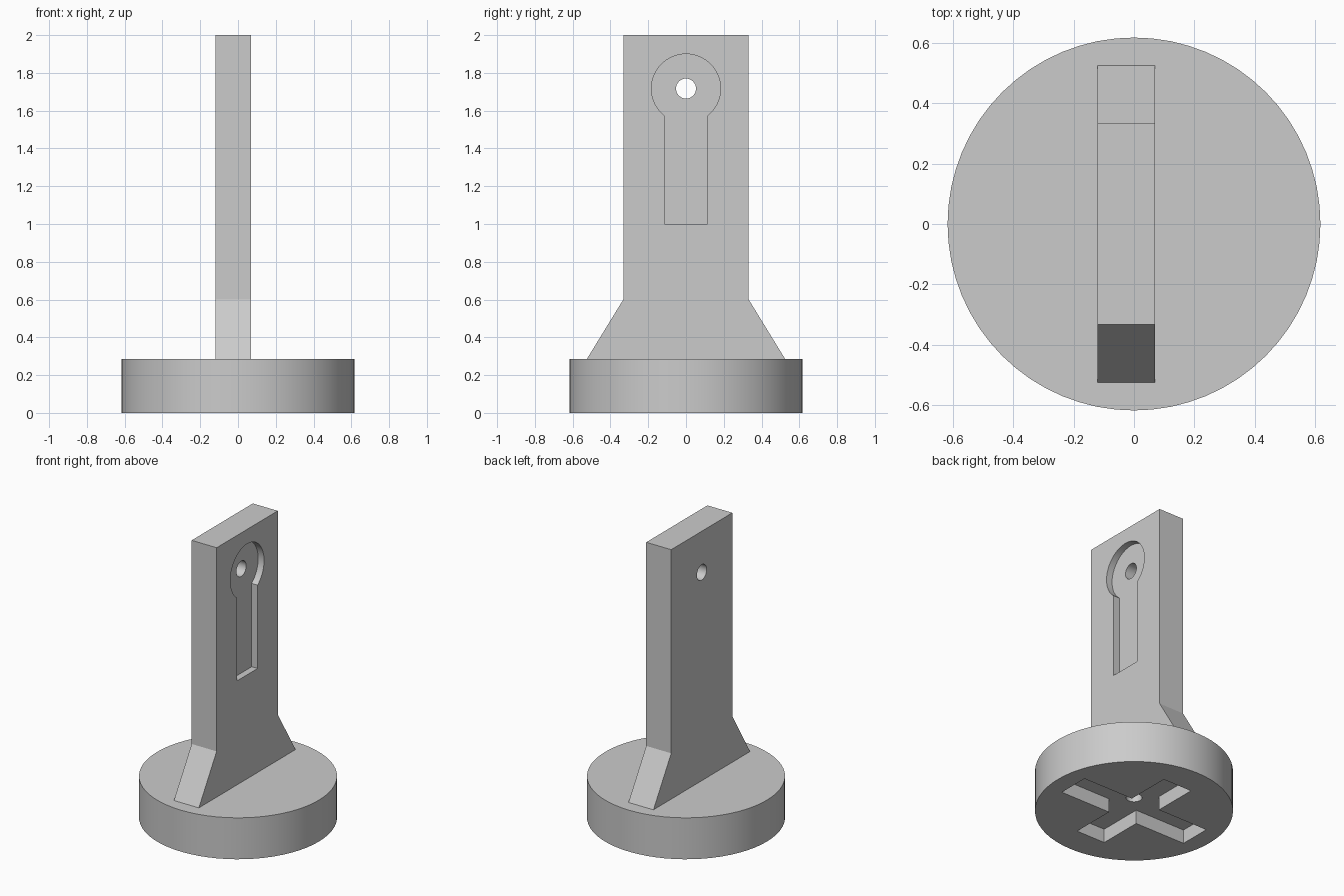
import bpy
import bmesh
from math import sin, cos, pi, asin
from mathutils import Vector

cube = bpy.data.objects.get("Cube")
if cube:
    bpy.data.objects.remove(cube)

grey = bpy.data.materials.new("plain_grey")
grey.use_nodes = True
colour = (0.6, 0.6, 0.6, 1)
grey.diffuse_color = colour
grey.node_tree.nodes["Principled BSDF"].inputs["Base Color"].default_value = colour


def prism(name, outline, offset):
    """Extrude a closed 3D outline along the offset vector."""
    bm = bmesh.new()
    face = bm.faces.new([bm.verts.new(p) for p in outline])
    moved = bmesh.ops.extrude_face_region(bm, geom=[face])["geom"]
    bmesh.ops.translate(bm, vec=Vector(offset),
                        verts=[v for v in moved if isinstance(v, bmesh.types.BMVert)])
    bmesh.ops.recalc_face_normals(bm, faces=bm.faces)
    mesh = bpy.data.meshes.new(name)
    bm.to_mesh(mesh)
    bm.free()
    mesh.materials.append(grey)
    obj = bpy.data.objects.new(name, mesh)
    bpy.context.collection.objects.link(obj)
    return obj


def arc(radius, start, end, count):
    return [(radius * cos(start + (end - start) * i / count),
             radius * sin(start + (end - start) * i / count)) for i in range(count + 1)]


def circle(radius, count):
    return arc(radius, 0, 2 * pi, count)[:-1]


def select(obj):
    bpy.ops.object.select_all(action='DESELECT')
    obj.select_set(True)
    bpy.context.view_layer.objects.active = obj


def cut(obj, cutter):
    cutter.hide_render = True
    select(obj)
    mod = obj.modifiers.new("cut", 'BOOLEAN')
    mod.operation = 'DIFFERENCE'
    mod.solver = 'EXACT'
    mod.object = cutter
    bpy.ops.object.modifier_apply(modifier=mod.name)
    bpy.data.objects.remove(cutter)


def shade(obj):
    select(obj)
    bpy.ops.object.shade_smooth_by_angle(angle=pi / 6)


BASE_TOP = 0.285
BACK, FRONT = -0.12, 0.07      # plate faces along x
EYE_Z = 1.717                  # centre of the round hole

# Round base with a cross socket and a blind screw hole underneath
base = prism("round_base", [(x, y, 0) for x, y in circle(0.617, 64)], (0, 0, BASE_TOP))
half, long_x, long_y = 0.11, 0.495, 0.42
quarter = [(long_x, half), (half, half), (half, long_y)]
cross = (quarter + [(-x, y) for x, y in reversed(quarter)]
         + [(-x, -y) for x, y in quarter] + [(x, -y) for x, y in reversed(quarter)])
cut(base, prism("cross_cutter", [(x, y, -0.1) for x, y in cross], (0, 0, 0.195)))
cut(base, prism("screw_cutter", [(x, y, 0.05) for x, y in circle(0.05, 32)], (0, 0, 0.22)))
shade(base)

# Upright plate with flared feet
side = [(0.525, BASE_TOP), (0.332, 0.6), (0.332, 2)]
plate = prism("upright_plate",
              [(BACK, y, z) for y, z in side + [(-y, z) for y, z in reversed(side)]],
              (FRONT - BACK, 0, 0))

# Keyhole-shaped pocket and through hole
slot, ring = 0.113, 0.183
dip = asin(slot / ring) - pi / 2
keyhole = [(-slot, 1.0), (slot, 1.0)] + [(y, EYE_Z + z) for y, z in arc(ring, dip, pi - dip, 48)]
cut(plate, prism("pocket_cutter", [(FRONT - 0.045, y, z) for y, z in keyhole], (0.1, 0, 0)))
cut(plate, prism("hole_cutter", [(BACK - 0.1, y, EYE_Z + z) for y, z in circle(0.053, 32)],
                 (0.4, 0, 0)))
shade(plate)
